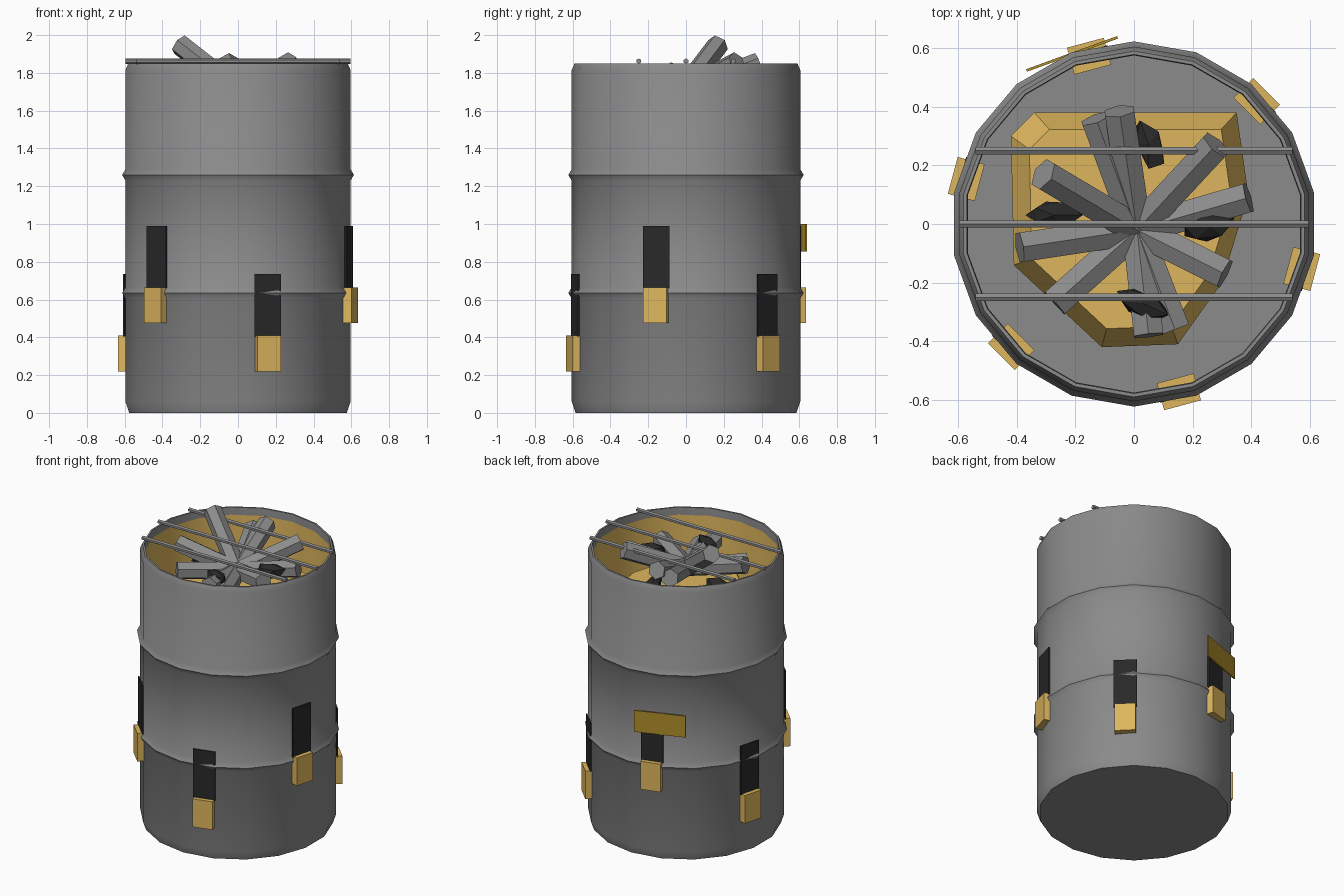
import bpy, bmesh, math, random
from mathutils import Vector, Matrix

random.seed(4)
if "Cube" in bpy.data.objects:
    bpy.data.objects.remove(bpy.data.objects["Cube"])


def material(name, rgb):
    m = bpy.data.materials.new(name)
    m.use_nodes = True
    m.diffuse_color = (*rgb, 1)
    m.node_tree.nodes["Principled BSDF"].inputs["Base Color"].default_value = (*rgb, 1)
    return m


GREY = material("steel grey", (0.26, 0.26, 0.26))
GOLD = material("warm gold", (0.73, 0.47, 0.11))
BLACK = material("charcoal black", (0.022, 0.022, 0.022))
SIGN = material("dark gold", (0.42, 0.27, 0.025))


def finish(bm, name, *mats):
    bmesh.ops.recalc_face_normals(bm, faces=bm.faces)
    mesh = bpy.data.meshes.new(name)
    bm.to_mesh(mesh)
    bm.free()
    for m in mats:
        mesh.materials.append(m)
    ob = bpy.data.objects.new(name, mesh)
    bpy.context.collection.objects.link(ob)
    return ob


def rod(name, a, b, radius, mat, sides=6):
    """Prism running from point a to point b."""
    a, b = Vector(a), Vector(b)
    d = b - a
    turn = d.to_track_quat('Z', 'Y').to_matrix().to_4x4()
    bm = bmesh.new()
    bmesh.ops.create_cone(bm, cap_ends=True, segments=sides, radius1=radius, radius2=radius,
                          depth=d.length, matrix=Matrix.Translation((a + b) / 2) @ turn)
    return finish(bm, name, mat)


def panel(name, angle, r_in, r_out, width, z0, z1, mat):
    """Box set against the barrel wall, facing outward at an angle in degrees."""
    bm = bmesh.new()
    place = (Matrix.Rotation(math.radians(angle), 4, 'Z')
             @ Matrix.Translation(((r_in + r_out) / 2, 0, (z0 + z1) / 2))
             @ Matrix.Diagonal((r_out - r_in, width, z1 - z0, 1)))
    bmesh.ops.create_cube(bm, size=1, matrix=place)
    return finish(bm, name, mat)


# Barrel: lathed shell with two ridges, hollow inside
SIDES = 18
R = 0.605
profile = [(0.585, 0), (R, 0.06)]
for ridge in (0.635, 1.26):
    profile += [(R, ridge - 0.03), (0.623, ridge), (R, ridge + 0.03)]
profile += [(R, 1.815), (0.59, 1.85), (0.578, 1.85),
            (0.575, 1.8), (0.575, 1.2), (0.575, 0.02)]
bm = bmesh.new()
rings = []
for r, z in profile:
    ring = []
    for i in range(SIDES):
        a = math.pi / 2 + math.tau * i / SIDES
        ring.append(bm.verts.new((r * math.cos(a), r * math.sin(a), z)))
    rings.append(ring)
liner = len(profile) - 3
for k in range(len(rings) - 1):
    for i in range(SIDES):
        j = (i + 1) % SIDES
        f = bm.faces.new((rings[k][i], rings[k][j], rings[k + 1][j], rings[k + 1][i]))
        f.material_index = int(k == liner)
bm.faces.new(rings[0])
bm.faces.new(rings[-1])
barrel = finish(bm, "barrel", GREY, GOLD)
bpy.ops.object.select_all(action='DESELECT')
barrel.select_set(True)
bpy.context.view_layer.objects.active = barrel
bpy.ops.object.shade_smooth_by_angle(angle=math.radians(32))

# Grate bars across the mouth
for i, (y, half) in enumerate([(-0.25, 0.54), (0, 0.595), (0.25, 0.54)]):
    rod(f"grate_bar_{i + 1}", (-half, y, 1.862), (half, y, 1.862), 0.014, GREY)

# Bed of embers under the logs
outline = [(-0.42, 0.3), (-0.34, 0.38), (0.35, 0.38), (0.39, 0.1), (0.3, -0.2),
           (0.15, -0.41), (-0.11, -0.42), (-0.41, -0.14)]
bm = bmesh.new()
layers = [[bm.verts.new((x * s, y * s, z)) for x, y in outline]
          for s, z in ((0.8, 1.4), (1, 1.5), (0.85, 1.62))]
for low, high in zip(layers, layers[1:]):
    for i in range(len(outline)):
        j = (i + 1) % len(outline)
        bm.faces.new((low[i], low[j], high[j], high[i]))
bm.faces.new(layers[0])
bm.faces.new(layers[-1])
finish(bm, "ember_bed", GOLD)

# Logs fanning out from the middle
log_ends = [(-0.31, 0.17, 1.95), (-0.13, 0.36, 1.81), (-0.05, 0.385, 1.85),
            (0.28, 0.27, 1.855), (0.39, 0.09, 1.77), (0.31, -0.17, 1.76),
            (0.14, -0.36, 1.7), (0.05, -0.38, 1.74), (-0.27, -0.27, 1.72),
            (-0.39, -0.08, 1.8)]
for i, end in enumerate(log_ends):
    rod(f"log_{i + 1}", (0.01, -0.02, 1.7), end, 0.058, GREY)

# Charcoal lumps between the logs
for i, (x, y, z, turn) in enumerate([(0.05, 0.27, 1.68, 110), (-0.27, 0.03, 1.67, 0),
                                     (0.26, -0.01, 1.76, 20), (0.03, -0.27, 1.76, -25)]):
    bm = bmesh.new()
    place = (Matrix.Translation((x, y, z)) @ Matrix.Rotation(math.radians(turn), 4, 'Z')
             @ Matrix.Diagonal((0.1, 0.05, 0.05, 1)))
    bmesh.ops.create_icosphere(bm, subdivisions=1, radius=1)
    for v in bm.verts:
        v.co *= random.uniform(0.8, 1.15)
    bm.transform(place)
    finish(bm, f"charcoal_{i + 1}", BLACK)

# Hanging tags: black strip above a gold block, at alternating heights
for i in range(6):
    angle = -75 + 60 * i
    z = 0.475 if i % 2 else 0.22
    panel(f"tag_block_{i + 1}", angle, 0.545, 0.64, 0.13, z, z + 0.19, GOLD)
    panel(f"tag_strip_{i + 1}", angle, 0.603, 0.612, 0.145, z + 0.185, z + 0.515, BLACK)

# Plain sign plate at the back
panel("sign_plate", 110, 0.613, 0.622, 0.33, 0.855, 1.0, SIGN)
